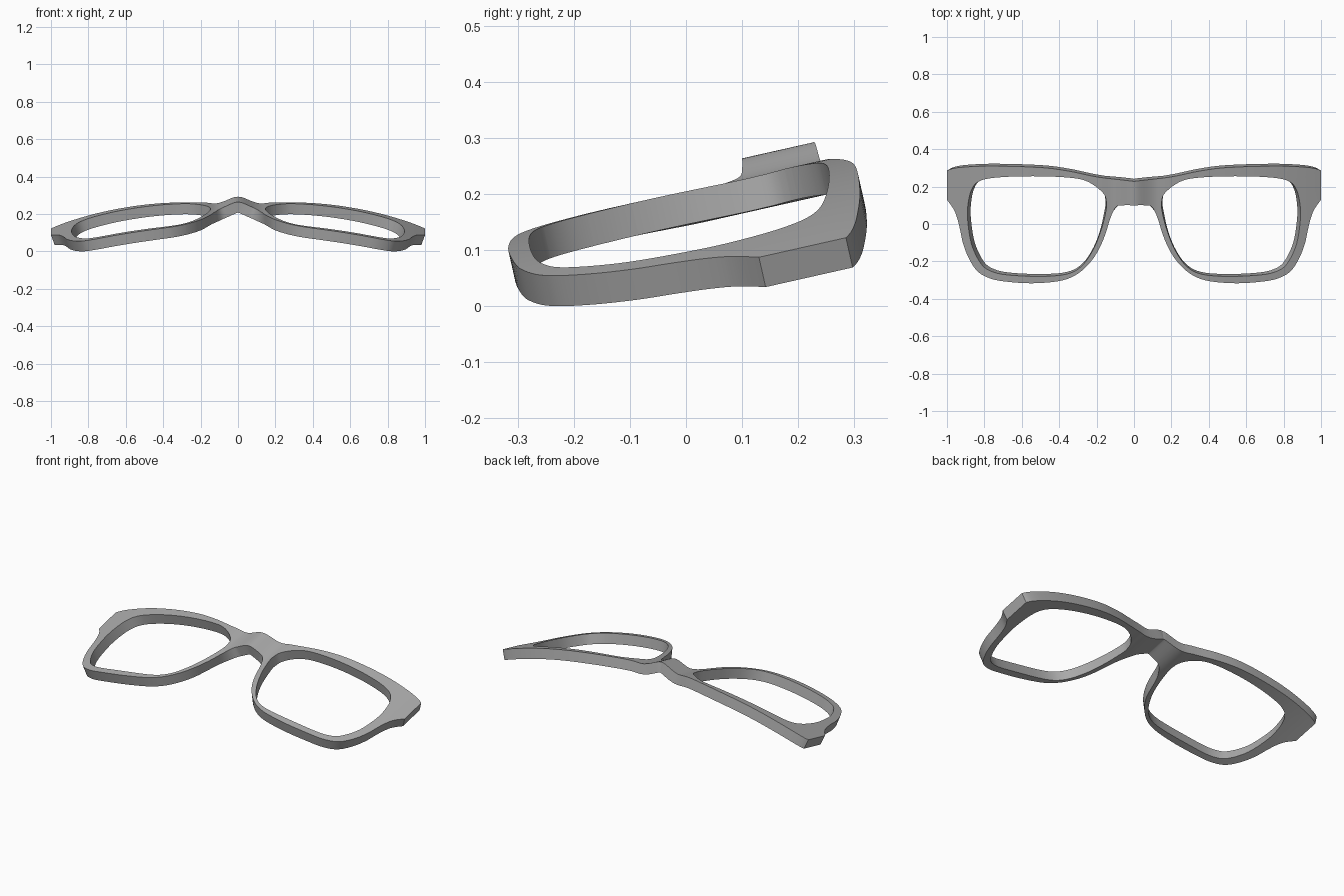
import bpy, bmesh
from math import exp
from mathutils import Vector

if "Cube" in bpy.data.objects:
    bpy.data.objects.remove(bpy.data.objects["Cube"])

TILT, THICK = 0.225, 0.058


def arch(x):
    """Wrap curve of the frame, with a raised saddle over the nose."""
    saddle = 0.033 * exp(-(x / 0.065) ** 2)
    dip = 0.006 * exp(-((x - 0.12) / 0.04) ** 2)
    return 0.21 - 0.15 * abs(x) ** 2.5 + saddle - dip


def smooth_path(pts, closed, steps=5):
    """Catmull-Rom curve through flat points."""
    pts = [Vector(p) for p in pts]
    n = len(pts)
    get = (lambda i: pts[i % n]) if closed else (lambda i: pts[min(max(i, 0), n - 1)])
    out = []
    for i in range(n if closed else n - 1):
        a, b, c, d = (get(i + k) for k in (-1, 0, 1, 2))
        for s in range(steps):
            t = s / steps
            out.append(0.5 * (2 * b + (c - a) * t + (2 * a - 5 * b + 4 * c - d) * t * t
                              + (3 * b - a - 3 * c + d) * t ** 3))
    return out if closed else out + [pts[-1]]


# Half outline: brow, temple end, rim and nose edge
brow = [(0, .228), (.06, .235), (.2, .252), (.35, .283), (.5, .302), (.75, .31),
        (.9, .305), (.97, .296), (1, .285)]
rim = [(1, .13), (.965, .08), (.945, .03), (.93, -.03), (.915, -.1), (.885, -.18),
       (.84, -.25), (.78, -.287), (.7, -.306), (.55, -.317), (.4, -.305), (.31, -.272),
       (.24, -.212), (.19, -.14), (.155, -.06), (.13, .02), (.11, .07), (.09, .095),
       (.06, .1), (0, .1)]
lens_hole = [(.165, .165), (.235, .22), (.32, .245), (.5, .255), (.7, .251), (.82, .232),
             (.87, .18), (.89, .08), (.885, -.02), (.865, -.12), (.82, -.21), (.77, -.25),
             (.68, -.272), (.5, -.28), (.36, -.268), (.28, -.225), (.22, -.14),
             (.175, -.03), (.15, .07), (.148, .12)]

# Flat half frame with a lens opening
bm = bmesh.new()
for loop in (smooth_path(brow, False) + smooth_path(rim, False), smooth_path(lens_hole, True)):
    vs = [bm.verts.new((p.x, p.y, 0)) for p in loop]
    for a, b in zip(vs, vs[1:] + vs[:1]):
        bm.edges.new((a, b))
bmesh.ops.triangle_fill(bm, edges=bm.edges[:], use_beauty=True, normal=(0, 0, 1))

# Cross cuts so that it can bend, closer together over the nose
cuts = [i * 0.0125 for i in range(1, 17)] + [0.2 + i * 0.04 for i in range(1, 20)]
for x in cuts:
    bmesh.ops.bisect_plane(bm, geom=bm.verts[:] + bm.edges[:] + bm.faces[:], dist=1e-5,
                           plane_co=(x, 0, 0), plane_no=(1, 0, 0))

# Thicken, bend and tilt
front = bm.verts[:]
made = bmesh.ops.extrude_face_region(bm, geom=bm.faces[:], use_keep_orig=True)["geom"]
back = [v for v in made if isinstance(v, bmesh.types.BMVert)]
for group, depth in ((front, 0), (back, THICK)):
    for v in group:
        x, y, _ = v.co
        slope = (arch(x + .001) - arch(x - .001)) / .002 if x > 1e-4 else 0
        normal = Vector((-slope, -TILT, 1)).normalized()
        v.co = Vector((x, y, arch(x) + TILT * y)) - normal * depth
inner = [f for f in bm.faces if all(abs(v.co.x) < 1e-4 for v in f.verts)]
bmesh.ops.delete(bm, geom=inner, context="FACES")
bmesh.ops.recalc_face_normals(bm, faces=bm.faces[:])
# Whole half must face outward
if sum(f.normal.z * f.calc_center_median().z * f.calc_area() for f in bm.faces) < 0:
    bmesh.ops.reverse_faces(bm, faces=bm.faces[:])
floor = min(v.co.z for v in bm.verts)
bmesh.ops.translate(bm, verts=bm.verts[:], vec=(0, 0, -floor))

mesh = bpy.data.meshes.new("glasses_frame")
bm.to_mesh(mesh)
bm.free()
frame = bpy.data.objects.new("glasses_frame", mesh)
bpy.context.collection.objects.link(frame)

# Plain grey
grey = bpy.data.materials.new("grey")
grey.use_nodes = True
grey.diffuse_color = (0.4, 0.4, 0.4, 1)
grey.node_tree.nodes["Principled BSDF"].inputs["Base Color"].default_value = (0.4, 0.4, 0.4, 1)
mesh.materials.append(grey)

# Shading and the mirrored half
bpy.context.view_layer.objects.active = frame
frame.select_set(True)
bpy.ops.object.shade_smooth_by_angle(angle=0.6)
mirror = frame.modifiers.new("mirror", "MIRROR")
mirror.use_clip = True
mirror.merge_threshold = 0.0005
